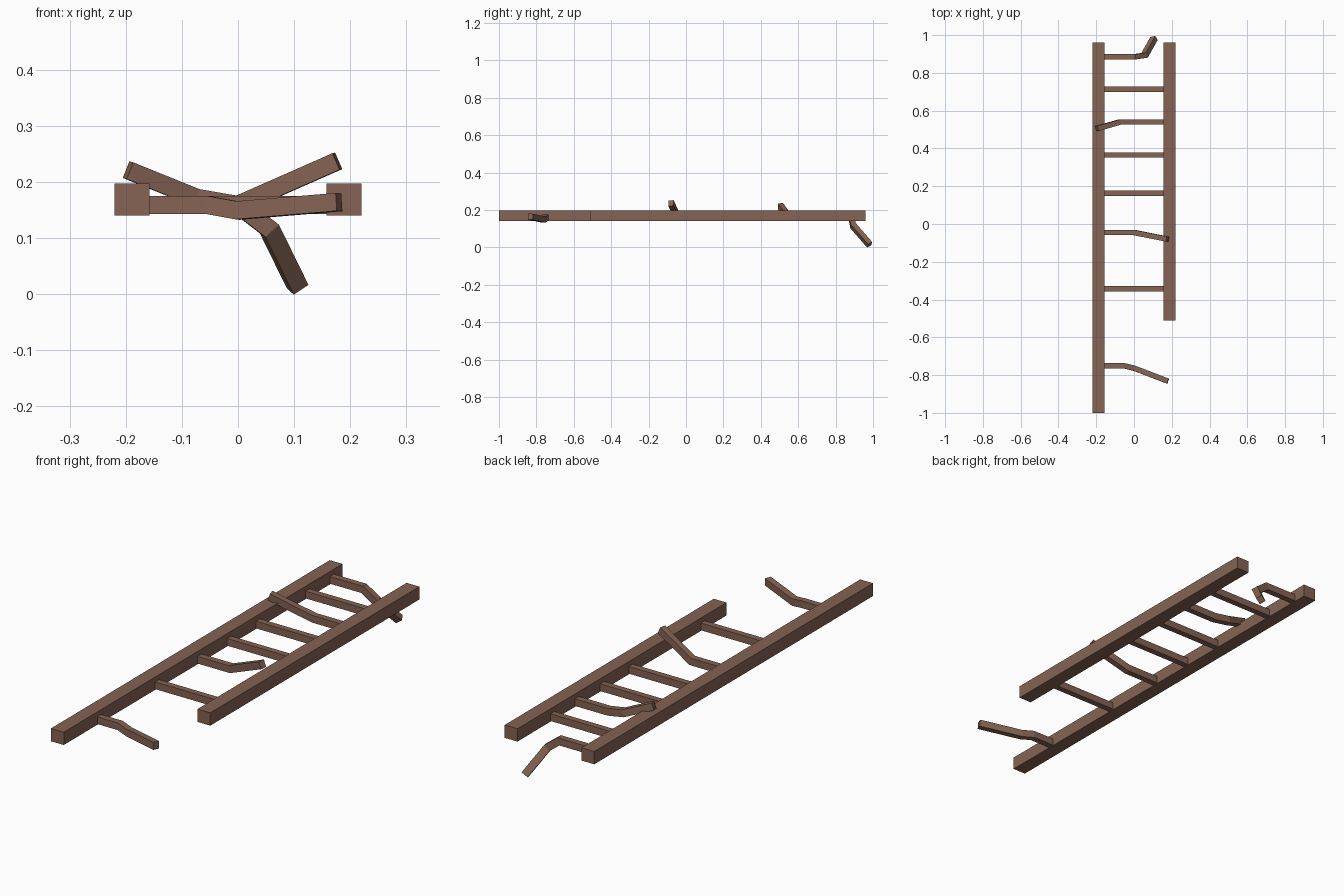
import bpy, bmesh
from mathutils import Vector

if "Cube" in bpy.data.objects:
    bpy.data.objects.remove(bpy.data.objects["Cube"])

wood = bpy.data.materials.new("brown_wood")
wood.diffuse_color = (0.235, 0.125, 0.088, 1)
wood.use_nodes = True
wood.node_tree.nodes["Principled BSDF"].inputs["Base Color"].default_value = wood.diffuse_color


def sweep(name, points, width, height):
    """Square beam along a path starting in the x or y direction, with mitred bends."""
    pts = [Vector(p) for p in points]
    dirs = [(b - a).normalized() for a, b in zip(pts, pts[1:])]
    side = Vector((0, 0, 1)).cross(dirs[0]).normalized()
    up = dirs[0].cross(side)
    ring = [pts[0] + side * width / 2 * s + up * height / 2 * t
            for s, t in ((-1, -1), (1, -1), (1, 1), (-1, 1))]
    bm = bmesh.new()
    rings = [[bm.verts.new(c) for c in ring]]
    for i, d in enumerate(dirs):
        # slide the section along the segment onto the next mitre plane
        n = (d + dirs[min(i + 1, len(dirs) - 1)]).normalized()
        ring = [c + d * ((pts[i + 1] - c).dot(n) / d.dot(n)) for c in ring]
        rings.append([bm.verts.new(c) for c in ring])
    for a, b in zip(rings, rings[1:]):
        for k in range(4):
            m = (k + 1) % 4
            bm.faces.new((a[k], a[m], b[m], b[k]))
    bm.faces.new(rings[0][::-1])
    bm.faces.new(rings[-1])
    bmesh.ops.recalc_face_normals(bm, faces=bm.faces)
    mesh = bpy.data.meshes.new(name)
    bm.to_mesh(mesh)
    bm.free()
    mesh.materials.append(wood)
    ob = bpy.data.objects.new(name, mesh)
    bpy.context.collection.objects.link(ob)
    return ob


# side rails: the right one is snapped short
for name, x, y0 in (("left_rail", -0.189, -1.0), ("right_rail", 0.189, -0.51)):
    sweep(name, [(x, y0, 0.1685), (x, 0.96, 0.1685)], 0.063, 0.057)

# intact rungs
Z = 0.159
for i, y in enumerate((-0.343, 0.163, 0.365, 0.714)):
    sweep(f"rung_{i + 1}", [(-0.16, y, Z), (0.16, y, Z)], 0.028, 0.032)

# broken rungs, bent away at their free ends
broken = {
    "broken_rung_bottom": [(-0.16, -0.75, Z), (-0.055, -0.75, Z),
                           (0.0, -0.763, 0.149), (0.18, -0.832, 0.164)],
    "broken_rung_middle": [(-0.16, -0.045, Z), (0.0, -0.045, Z),
                           (0.177, -0.08, 0.237)],
    "broken_rung_upper": [(0.16, 0.54, Z), (0.0, 0.54, Z),
                          (-0.075, 0.54, 0.172), (-0.196, 0.505, 0.221)],
    "broken_rung_top": [(-0.16, 0.885, Z), (0.0, 0.885, Z),
                        (0.056, 0.893, 0.116), (0.106, 0.982, 0.014)],
}
for name, path in broken.items():
    sweep(name, path, 0.028, 0.032)
